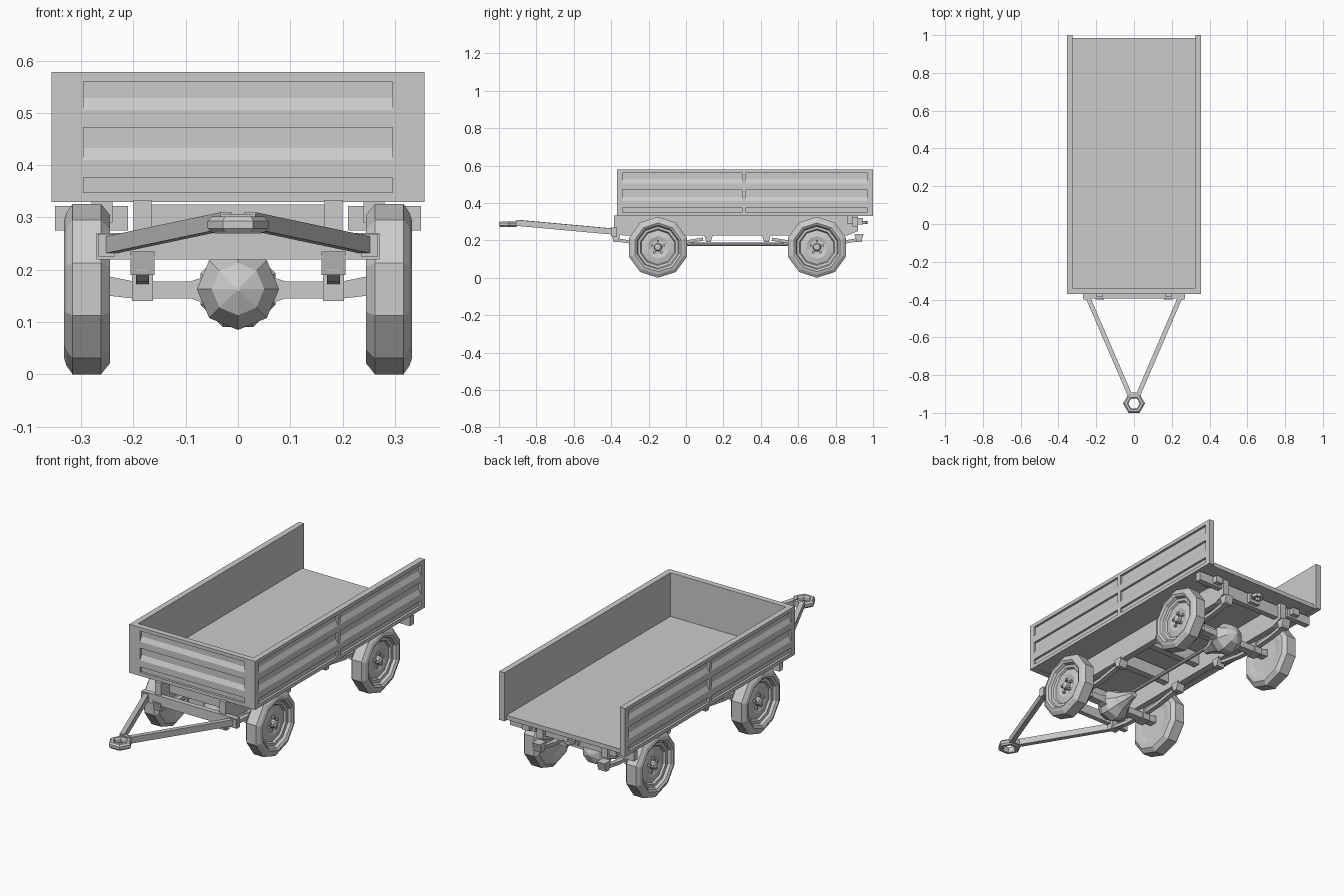
import bpy, bmesh, math
from mathutils import Vector, Matrix

if "Cube" in bpy.data.objects:
    bpy.data.objects.remove(bpy.data.objects["Cube"])

grey = bpy.data.materials.new("plain_grey")
grey.use_nodes = True
grey.diffuse_color = (0.6, 0.6, 0.6, 1)
bsdf = next(n for n in grey.node_tree.nodes if n.type == "BSDF_PRINCIPLED")
bsdf.inputs["Base Color"].default_value = grey.diffuse_color


def finish(name, bm):
    bmesh.ops.recalc_face_normals(bm, faces=bm.faces)
    mesh = bpy.data.meshes.new(name)
    bm.to_mesh(mesh)
    bm.free()
    mesh.materials.append(grey)
    obj = bpy.data.objects.new(name, mesh)
    bpy.context.collection.objects.link(obj)
    return obj


def box(name, x, y, z):
    """Box from (min, max) pairs."""
    bm = bmesh.new()
    bmesh.ops.create_cube(bm, size=1)
    for v in bm.verts:
        v.co = [r[0] if c < 0 else r[1] for c, r in zip(v.co, (x, y, z))]
    return finish(name, bm)


def prism(name, points, axis, start, end):
    """Extrude an outline along x (points y, z) or y (points x, z)."""
    bm = bmesh.new()
    place = (lambda p: (start, p[0], p[1])) if axis == "x" else (lambda p: (p[0], start, p[1]))
    face = bm.faces.new([bm.verts.new(place(p)) for p in points])
    new = bmesh.ops.extrude_face_region(bm, geom=[face])["geom"]
    offset = Vector((end - start, 0, 0) if axis == "x" else (0, end - start, 0))
    bmesh.ops.translate(bm, vec=offset, verts=[g for g in new if isinstance(g, bmesh.types.BMVert)])
    return finish(name, bm)


def lathe(name, profile, sides, matrix, closed=False, phase=0.0):
    """Spin (radius, height) points about local z, then place by matrix."""
    bm = bmesh.new()
    rings = []
    for r, h in profile:
        angles = [phase + math.tau * i / sides for i in range(sides)]
        rings.append([bm.verts.new((r * math.cos(a), r * math.sin(a), h)) for a in angles])
    pairs = list(zip(rings, rings[1:]))
    if closed:
        pairs.append((rings[-1], rings[0]))
    else:
        bm.faces.new(rings[0])
        bm.faces.new(rings[-1])
    for a, b in pairs:
        for i in range(sides):
            j = (i + 1) % sides
            bm.faces.new((a[i], a[j], b[j], b[i]))
    bm.transform(matrix)
    return finish(name, bm)


def bar(name, p, q, width, height):
    """Square bar between two points."""
    p, q = Vector(p), Vector(q)
    d = (q - p).normalized()
    side = d.cross(Vector((0, 0, 1))).normalized()
    up = side.cross(d)
    bm = bmesh.new()
    bmesh.ops.create_cube(bm, size=1)
    for v in bm.verts:
        c = v.co.copy()
        v.co = (p + q) / 2 + d * c.x * (q - p).length + side * c.y * width + up * c.z * height
    return finish(name, bm)


# Cargo bed: floor and ribbed walls, open at the back
HALF, FRONT, BACK, LOW, TOP = 0.356, -0.37, 1.0, 0.33, 0.578
THICK, CUT = 0.03, 0.012
ribs = [(THICK, LOW), (0, LOW), (0, .348), (CUT, .348), (CUT, .376), (0, .376),
        (0, .41), (CUT, .433), (CUT, .472), (0, .472), (0, .505), (CUT, .528),
        (CUT, .56), (0, .56), (0, TOP), (THICK, TOP)]
box("bed_floor", (-.33, .33), (FRONT + .02, .985), (LOW + .003, .355))
prism("front_wall", [(FRONT + d, z) for d, z in ribs], "x", -.327, .327)
for s, side in ((1, "left"), (-1, "right")):
    prism(side + "_wall", [(s * (HALF - d), z) for d, z in ribs], "y", FRONT, BACK)
    box(side + "_front_post", sorted((s * .295, s * HALF)), (FRONT, FRONT + THICK), (LOW, TOP))
    for label, a, b in (("front", FRONT, -.345), ("middle", .3, .32), ("rear", .968, BACK)):
        box(f"{side}_wall_{label}_upright", sorted((s * (HALF - THICK), s * HALF)), (a, b), (LOW, TOP))

# Chassis rails, beams and rear lamps
box("front_beam", (-.27, .27), (-.395, -.37), (.22, .27))
box("rear_beam", (-.2, .2), (.87, .9), (.26, .325))
for i, y in enumerate((-.3, .05, .28, .52)):
    box(f"cross_member_{i}", (-.17, .17), (y - .018, y + .018), (.26, .325))
for s, side in ((1, "left"), (-1, "right")):
    span = sorted((s * .165, s * .2))
    prism(side + "_rail", [(FRONT - .015, .333), (FRONT - .015, .24), (-.33, .225),
                           (.86, .225), (.92, .25), (.92, .333)], "x", *span)
    box(side + "_rear_lamp_bar", sorted((s * .21, s * .35)), (.89, .92), (.275, .322))
    box(side + "_lamp_bracket", sorted((s * .225, s * .265)), (.92, .945), (.285, .32))
    box(side + "_lamp_hanger", sorted((s * .24, s * .28)), (.86, .89), (.29, .335))

# Rear tow hook
box("hook_block", (-.03, .03), (.9, .92), (.27, .32))
lathe("tow_hook", [(.03, -.008), (.03, .008), (.015, .008), (.015, -.008)], 8,
      Matrix.Translation((0, .94, .295)), closed=True)

# Axles, springs and wheels
tyre = [(.09, .25), (.118, .245), (.142, .245), (.163, .262), (.163, .316), (.146, .328),
        (.13, .333), (.118, .326), (.112, .312), (.098, .31), (.092, .3), (.06, .306),
        (.04, .3), (.022, .3), (.018, .318), (.01, .322)]
AXLE_Z = .163
for y, end, inward in ((-.15, "front", 1), (.7, "rear", -1)):
    # Differential housing: domed outside, tapering towards the drive shaft
    turn = Matrix.Translation((0, y, AXLE_Z)) @ Matrix.Rotation(-inward * math.pi / 2, 4, "X")
    lathe(end + "_differential", [(.004, -.085), (.05, -.065), (.078, -.02), (.078, .02),
                                  (.05, .06), (.025, .12), (.018, .15)], 8, turn,
          phase=math.pi / 8 if end == "rear" else 0)
    for s, side in ((1, "left"), (-1, "right")):
        tube = [(0, .19), (.06, .188), (.09, .178), (.2, .178), (.26, .19),
                (.26, .152), (.2, .145), (.09, .145), (.06, .135), (0, .135)]
        prism(f"{end}_{side}_axle", [(s * x, z) for x, z in tube], "y", y - .02, y + .02)
        upper = [(-.24, .215), (-.12, .195), (0, .188), (.12, .195), (.24, .215)]
        lower = [(u, z - .017) for u, z in reversed(upper)]
        prism(f"{end}_{side}_spring", [(y + u, z) for u, z in upper + lower], "x",
              *sorted((s * .17, s * .195)))
        for k, u in enumerate((-.225, .27)):
            c = y + inward * u
            prism(f"{end}_{side}_shackle_{k}", [(c - .025, .235), (c - .012, .19),
                                                (c + .012, .19), (c + .025, .235)],
                  "x", *sorted((s * .16, s * .205)))
        box(f"{end}_{side}_spring_clamp", sorted((s * .162, s * .203)), (y - .03, y + .03), (.14, .2))
        spin = Matrix.Translation((0, y, AXLE_Z)) @ Matrix.Rotation(s * math.pi / 2, 4, "Y")
        lathe(f"{end}_{side}_wheel", tyre, 10, spin)
        for k in range(5):
            a = math.tau * k / 5 + math.pi / 2
            cy, cz = y + .033 * math.cos(a), AXLE_Z + .033 * math.sin(a)
            box(f"{end}_{side}_wheel_nut_{k}", sorted((s * .298, s * .312)),
                (cy - .006, cy + .006), (cz - .006, cz + .006))

# Drive shaft
shaft = Matrix.Translation((0, 0, .18)) @ Matrix.Rotation(-math.pi / 2, 4, "X")
lathe("drive_shaft", [(.009, -.03), (.009, .58)], 8, shaft)

# Drawbar with hexagonal towing eye
for s, side in ((1, "left"), (-1, "right")):
    bar(side + "_drawbar", (s * .25, -.375, .246), (s * .022, -.905, .294), .024, .032)
    box(side + "_drawbar_mount", sorted((s * .235, s * .268)), (-.4, -.37), (.225, .268))
box("eye_plate", (-.033, .033), (-.91, -.892), (.277, .307))
lathe("towing_eye", [(.058, -.008), (.058, .006), (.05, .015), (.036, .015),
                     (.031, .006), (.031, -.008), (.036, -.016), (.05, -.016)], 6,
      Matrix.Translation((0, -.95, .287)), closed=True)
